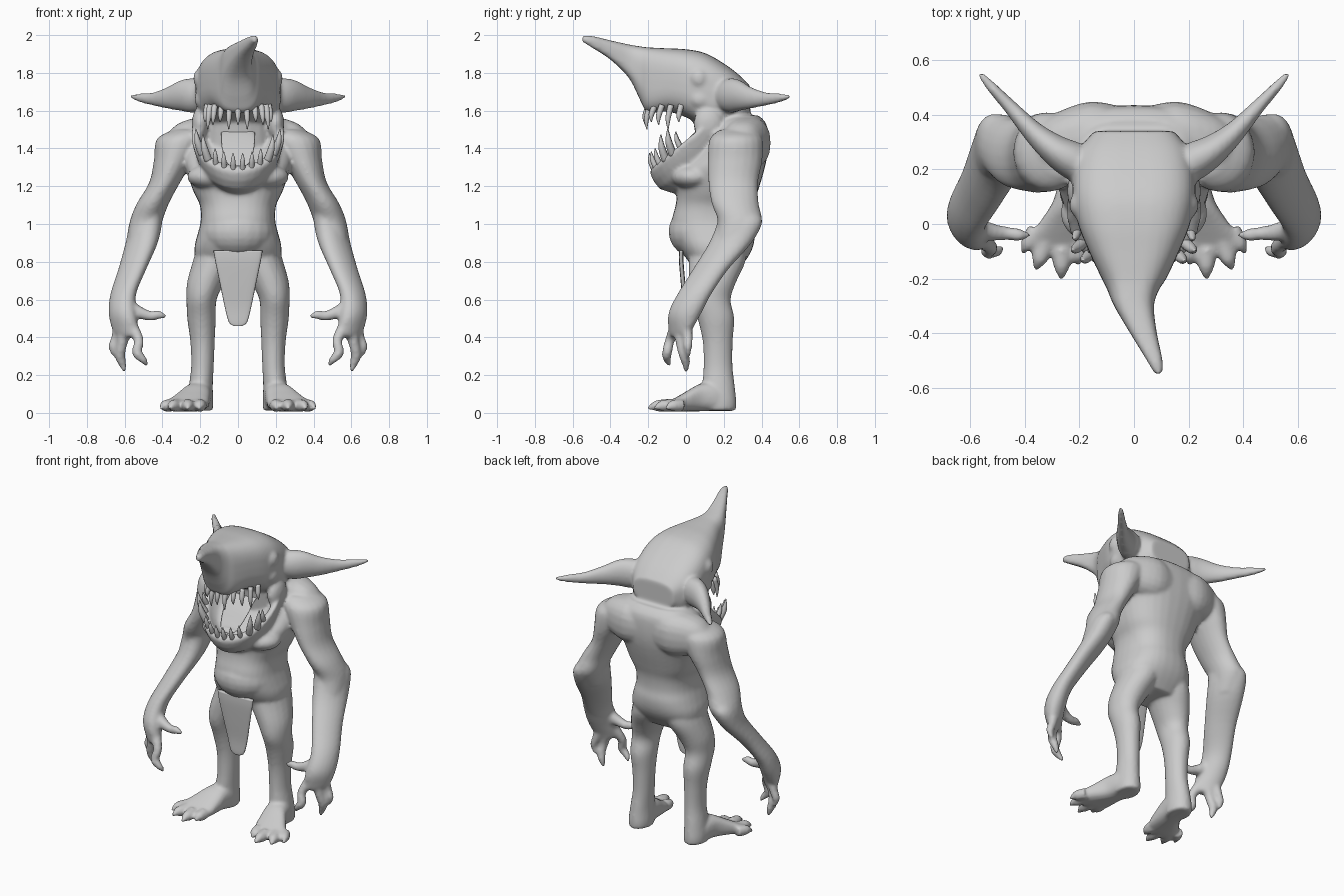
import bpy, bmesh, math
from mathutils import Vector, Matrix

X, Y, Z = Vector((1, 0, 0)), Vector((0, 1, 0)), Vector((0, 0, 1))


def spline(rows, k):
    """Catmull-Rom refinement of section rows."""
    out = []
    for i in range(len(rows) - 1):
        a, b = rows[max(i - 1, 0)], rows[i]
        c, d = rows[i + 1], rows[min(i + 2, len(rows) - 1)]
        for j in range(k):
            t = j / k
            out.append([0.5 * (2 * q + (r - p) * t + (2 * p - 5 * q + 4 * r - s) * t * t
                               + (3 * q - p - 3 * r + s) * t ** 3)
                        for p, q, r, s in zip(a, b, c, d)])
    return out + [list(rows[-1])]


def loft(bm, rows, u=None, v=None, sx=1, n=20, power=2.0, k=4):
    """Skin sections (x, y, z, ru[, rv]); without u, v the sections follow the path."""
    rows = spline(rows, k)
    rings = []
    for i, r in enumerate(rows):
        c, uu, vv = Vector(r[:3]), u, v
        if u is None:
            t = Vector(rows[min(i + 1, len(rows) - 1)][:3]) - Vector(rows[max(i - 1, 0)][:3])
            uu = t.cross(Vector((0.31, 0.9, 0.3))).normalized()
            vv = t.cross(uu).normalized()
        ring = []
        for j in range(n):
            a = 2 * math.pi * j / n
            ca, sa = math.cos(a), math.sin(a)
            p = c + uu * (max(r[3], .001) * math.copysign(abs(ca) ** (2 / power), ca)) \
                  + vv * (max(r[-1], .001) * math.copysign(abs(sa) ** (2 / power), sa))
            ring.append(bm.verts.new((p.x * sx, p.y, p.z)))
        rings.append(ring)
    for a, b in zip(rings, rings[1:]):
        for j in range(n):
            bm.faces.new((a[j], a[(j + 1) % n], b[(j + 1) % n], b[j]))
    bm.faces.new(rings[0])
    bm.faces.new(rings[-1])


def ball(bm, c, r, sx=1):
    m = Matrix.Translation((c[0] * sx, c[1], c[2])) @ Matrix.Diagonal((*r, 1))
    bmesh.ops.create_uvsphere(bm, u_segments=20, v_segments=12, radius=1, matrix=m)


def finish(name, bm, voxel=0):
    bmesh.ops.recalc_face_normals(bm, faces=bm.faces)
    me = bpy.data.meshes.new(name)
    bm.to_mesh(me)
    bm.free()
    ob = bpy.data.objects.new(name, me)
    bpy.context.collection.objects.link(ob)
    for p in me.polygons:
        p.use_smooth = True
    if voxel:
        m = ob.modifiers.new("fuse", 'REMESH')
        m.mode, m.voxel_size, m.use_smooth_shade = 'VOXEL', voxel, True
        s = ob.modifiers.new("soften", 'SMOOTH')
        s.factor, s.iterations = 0.5, 6
    return ob


body = bmesh.new()

# torso: (z, half width, front y, back y)
torso = [(.75, .15, .05, .27), (.82, .22, .0, .325), (.88, .23, -.04, .355), (.95, .213, -.07, .365),
         (1.02, .197, -.075, .355), (1.1, .202, -.055, .36), (1.17, .235, -.05, .38),
         (1.27, .27, -.07, .41), (1.36, .295, .03, .43), (1.45, .3, .11, .435),
         (1.53, .27, .15, .425), (1.575, .19, .2, .385)]
loft(body, [(0, (f + b) / 2, z, w, (b - f) / 2) for z, w, f, b in torso], X, Y, n=32, power=2.4)
# belly
ball(body, (0, .07, .96), (.195, .163, .145))
# upper back slab
loft(body, [(x, .32 - .02 * (x > .25 or x < -.25), 1.43, r, r * 1.1) for x, r in
            ((-.37, .05), (-.3, .1), (-.16, .128), (0, .105), (.16, .128), (.3, .1), (.37, .05))],
     Y, Z, power=2.4)
# neck
loft(body, [(0, .2, 1.38, .2, .14), (0, .19, 1.5, .2, .145), (0, .17, 1.66, .19, .15)], X, Y)
# head and horn: (y, centre x, half width, bottom z, top z)
head = [(-.55, .09, .014, 1.965, 1.995), (-.5, .076, .029, 1.935, 1.996), (-.4, .035, .049, 1.87, 1.972),
        (-.3, .0, .073, 1.77, 1.95), (-.24, -.003, .095, 1.65, 1.94), (-.2, 0, .118, 1.59, 1.935),
        (-.1, 0, .165, 1.595, 1.93), (0, 0, .205, 1.565, 1.925), (.1, 0, .225, 1.51, 1.905),
        (.2, 0, .22, 1.5, 1.85), (.28, 0, .195, 1.52, 1.79), (.34, 0, .145, 1.575, 1.73)]
loft(body, [(x, y, (b + t) / 2, w, (t - b) / 2) for y, x, w, b, t in head], X, Z, n=36, power=3)
# open lower jaw, a tilted bowl
loft(body, [(0, .12, 1.28, .16, .15), (0, .085, 1.37, .215, .225), (0, .05, 1.465, .247, .24),
            (0, .05, 1.485, .237, .227), (0, .05, 1.475, .207, .2), (0, .065, 1.4, .16, .155),
            (0, .09, 1.36, .05, .05)], X, Vector((0, 1, .82)), n=36, k=2)

for s in (1, -1):
    # chest, brow and cheek
    ball(body, (.13, .04, 1.25), (.14, .115, .07), s)
    ball(body, (.195, .07, 1.77), (.042, .05, .055), s)
    ball(body, (.19, .08, 1.66), (.04, .06, .05), s)
    # cheek skin joining head and jaw
    ball(body, (.2, .12, 1.53), (.045, .08, .09), s)
    # upper arm
    loft(body, [(.26, .27, 1.5, .08, .09), (.3, .265, 1.45, .13, .14), (.34, .26, 1.34, .105, .145),
                (.388, .25, 1.22, .082, .132), (.45, .26, 1.11, .085, .125), (.488, .285, 1.01, .086, .115),
                (.508, .24, .9, .075, .09)], X, Y, s)
    # forearm to palm, turned outward
    loft(body, [(.47, .27, 1.07, .07, .1), (.487, .285, 1.01, .086, .11), (.51, .235, .9, .085, .103),
                (.56, .13, .76, .074, .085), (.607, .045, .63, .068, .082), (.612, -.005, .53, .073, .078),
                (.597, -.03, .44, .068, .05), (.59, -.035, .4, .045, .035)],
         Vector((1, .55, 0)), Vector((-.1, 1, 0)), s)
    # thumb and fingers
    for path in ([(.6, -.01, .57, .045), (.52, -.03, .53, .033), (.46, -.035, .513, .025),
                  (.42, -.04, .52, .024), (.38, -.04, .507, .008)],
                 [(.56, -.055, .45, .035), (.525, -.085, .385, .027), (.535, -.1, .32, .027),
                  (.505, -.1, .285, .022), (.478, -.085, .25, .009)],
                 [(.6, -.025, .43, .038), (.615, -.025, .36, .028), (.625, -.01, .305, .028),
                  (.612, .0, .26, .022), (.598, .0, .215, .009)],
                 [(.63, 0, .46, .035), (.645, .01, .4, .026), (.662, .01, .355, .024),
                  (.66, .01, .325, .018), (.65, .015, .295, .008)]):
        loft(body, path, sx=s, n=12)
    # leg
    loft(body, [(.1, .17, .9, .11, .15), (.125, .165, .8, .115, .15), (.17, .14, .69, .1, .125),
                (.193, .13, .6, .08, .107), (.193, .158, .5, .076, .098), (.188, .168, .38, .065, .08),
                (.188, .17, .25, .06, .077), (.197, .172, .14, .064, .087), (.2, .175, .06, .07, .092),
                (.2, .175, .012, .067, .09)], X, Y, s)
    # foot and clawed toes
    loft(body, [(.2, .25, .045, .045, .035), (.205, .16, .08, .07, .07), (.22, .08, .082, .078, .074),
                (.25, 0, .06, .1, .053), (.275, -.06, .042, .112, .036), (.285, -.1, .034, .09, .022)],
         X, Z, s, power=2.6)
    for x, y, x2, y2 in ((.2, -.07, .205, -.15), (.265, -.09, .265, -.205), (.325, -.07, .36, -.17), (.355, -.02, .41, -.11)):
        loft(body, [(x, y, .04, .036), ((x + x2) / 2, (y + y2) / 2, .038, .032),
                    (x * .3 + x2 * .7, y * .3 + y2 * .7, .035, .024), (x2, y2, .022, .007)], sx=s, n=12)
    # ear
    loft(body, [(.17, .2, 1.68, .08, .07), (.235, .24, 1.68, .092, .07), (.3, .28, 1.68, .082, .055),
                (.37, .338, 1.668, .058, .04), (.45, .425, 1.662, .035, .027), (.52, .5, 1.668, .023, .02),
                (.565, .55, 1.675, .011, .011)], Z, Vector((-.65, .75, 0)), s)
finish("body", body, .0105)

# tongue
bm = bmesh.new()
loft(bm, [(0, .12, 1.5, .09, .03), (0, .045, 1.475, .09, .027), (0, -.025, 1.41, .087, .025),
          (0, -.075, 1.35, .072, .022), (0, -.1, 1.32, .055, .016), (0, -.105, 1.305, .03, .01)],
     X, Vector((0, .6, .8)))
finish("tongue", bm)

# upper teeth along the lip
bm = bmesh.new()
for i in range(11):
    a = math.radians(-80 + 16 * i)
    x, y = .165 * math.sin(a), -.205 * math.cos(a)
    h = (.075, .1, .06)[abs(i - 5) % 3]
    loft(bm, [(x, y + .01, 1.63, .016), (x * 1.06, y * 1.06, 1.6 - h * .4, .014),
              (x * 1.08, y * 1.05, 1.6 - h, .002)], n=10, k=3)
finish("upper_teeth", bm)

# lower teeth along the jaw rim, with longer outward tusks at the sides
bm = bmesh.new()
for i in range(12):
    a = math.radians(-70 + 12.7 * i)
    x, y = .22 * math.sin(a), .05 - .215 * math.cos(a)
    z = 1.475 + .82 * (y - .05)
    tusk = i in (1, 2, 9, 10)
    h, r = (.125, .022) if tusk else (.075, .016)
    o = .035 if tusk else .008
    loft(bm, [(x, y, z - .02, r), (x + o * math.sin(a), y - .025, z + h * .45, r * .8),
              (x + o * 1.3 * math.sin(a), y - .03, z + h, .002)], n=10, k=3)
finish("lower_teeth", bm)

# loincloth flap
bm = bmesh.new()
loft(bm, [(0, -.025, .86, .13, .012), (0, -.025, .8, .12, .012), (0, -.015, .68, .095, .012),
          (0, -.005, .56, .07, .011), (0, -.005, .48, .048, .01), (0, -.005, .46, .02, .008)],
     X, Y, power=3.5)
finish("loincloth", bm)
